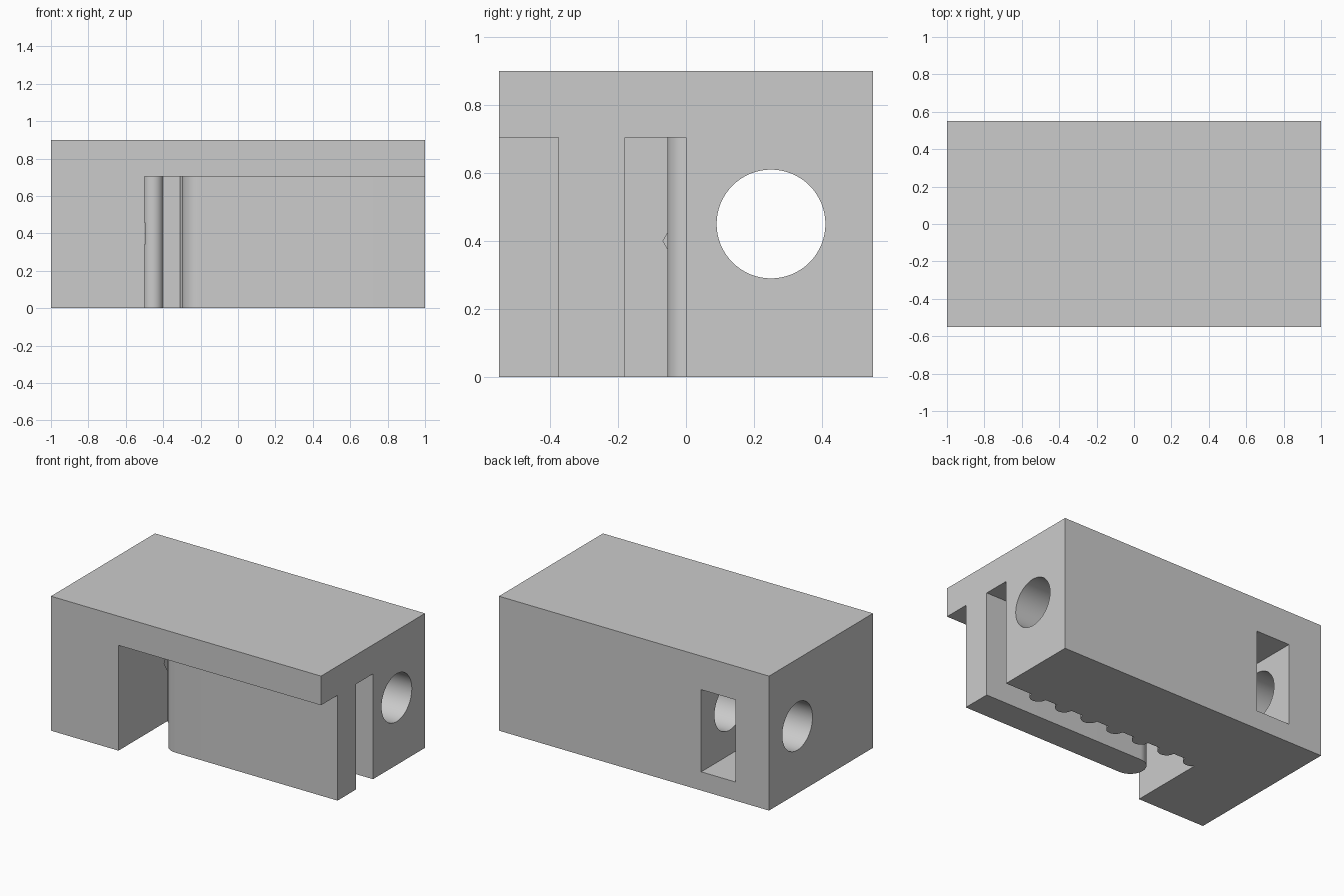
import bpy, bmesh
from math import sin, cos, pi, sqrt
from mathutils import Vector

default = bpy.data.objects.get("Cube")
if default:
    bpy.data.objects.remove(default, do_unlink=True)

grey = bpy.data.materials.new("plain grey")
grey.use_nodes = True
GREY = (0.6, 0.6, 0.6, 1)
grey.diffuse_color = GREY
grey.node_tree.nodes["Principled BSDF"].inputs["Base Color"].default_value = GREY


def prism(name, outline, axis, low, high):
    """Extrude a 2D outline along z (outline is x, y) or x (outline is y, z)."""
    bm = bmesh.new()
    place = (lambda a, b: (a, b, low)) if axis == "z" else (lambda a, b: (low, a, b))
    face = bm.faces.new([bm.verts.new(place(a, b)) for a, b in outline])
    up = Vector((0, 0, 1)) if axis == "z" else Vector((1, 0, 0))
    new = bmesh.ops.extrude_face_region(bm, geom=[face])["geom"]
    bmesh.ops.translate(bm, vec=up * (high - low),
                        verts=[v for v in new if isinstance(v, bmesh.types.BMVert)])
    bmesh.ops.recalc_face_normals(bm, faces=bm.faces)
    mesh = bpy.data.meshes.new(name)
    bm.to_mesh(mesh)
    bm.free()
    mesh.materials.append(grey)
    obj = bpy.data.objects.new(name, mesh)
    bpy.context.collection.objects.link(obj)
    return obj


def arc(cx, cy, r, start, end, steps):
    return [(cx + r * cos(start + (end - start) * i / steps),
             cy + r * sin(start + (end - start) * i / steps)) for i in range(steps + 1)]


# Solid block
block = prism("clamp_block", [(-1, -0.55), (1, -0.55), (1, 0.55), (-1, 0.55)], "z", 0, 0.9)

# Slot running round the tongue, with half-round ribs along its back wall
SLOT_END, RIB_R, RIB_X = -0.5, 0.055, -0.455
slot = [(1.1, -0.65), (SLOT_END, -0.65),
        (SLOT_END, -sqrt(RIB_R ** 2 - (RIB_X - SLOT_END) ** 2))]
for i in range(7):
    rib = arc(RIB_X + 0.2 * i, 0, RIB_R, pi, 2 * pi, 20)
    slot += [p for p in rib if p[0] > SLOT_END + 0.002]
slot.append((1.1, 0))
# Tongue with a round end
slot.append((1.1, -0.18))
slot += arc(-0.2025, -0.2775, 0.0975, pi / 2, 3 * pi / 2, 32)
slot.append((1.1, -0.375))
cutters = [prism("slot_cutter", slot, "z", -0.1, 0.705)]

# Bore through the whole length
cutters.append(prism("bore_cutter", arc(0.25, 0.45, 0.16, 0, 2 * pi, 64)[:-1], "x", -1.1, 1.1))

# Nut pocket, open at the back, with a six-sided inner end
half = 0.275
radius = half / cos(pi / 6)
pocket = [(0.25 - radius, 0.4), (0.25 - radius / 2, 0.4 - half), (0.65, 0.4 - half),
          (0.65, 0.4 + half), (0.25 - radius / 2, 0.4 + half)]
cutters.append(prism("nut_pocket_cutter", pocket, "x", -0.75, SLOT_END + 0.002))

# Apply the cuts
bpy.ops.object.select_all(action="DESELECT")
block.select_set(True)
bpy.context.view_layer.objects.active = block
for cutter in cutters:
    cutter.hide_render = True
    mod = block.modifiers.new(cutter.name, "BOOLEAN")
    mod.operation = "DIFFERENCE"
    mod.solver = "EXACT"
    mod.object = cutter
    bpy.ops.object.modifier_apply(modifier=mod.name)
    bpy.data.objects.remove(cutter, do_unlink=True)

bpy.ops.object.shade_smooth_by_angle(angle=pi / 6)
